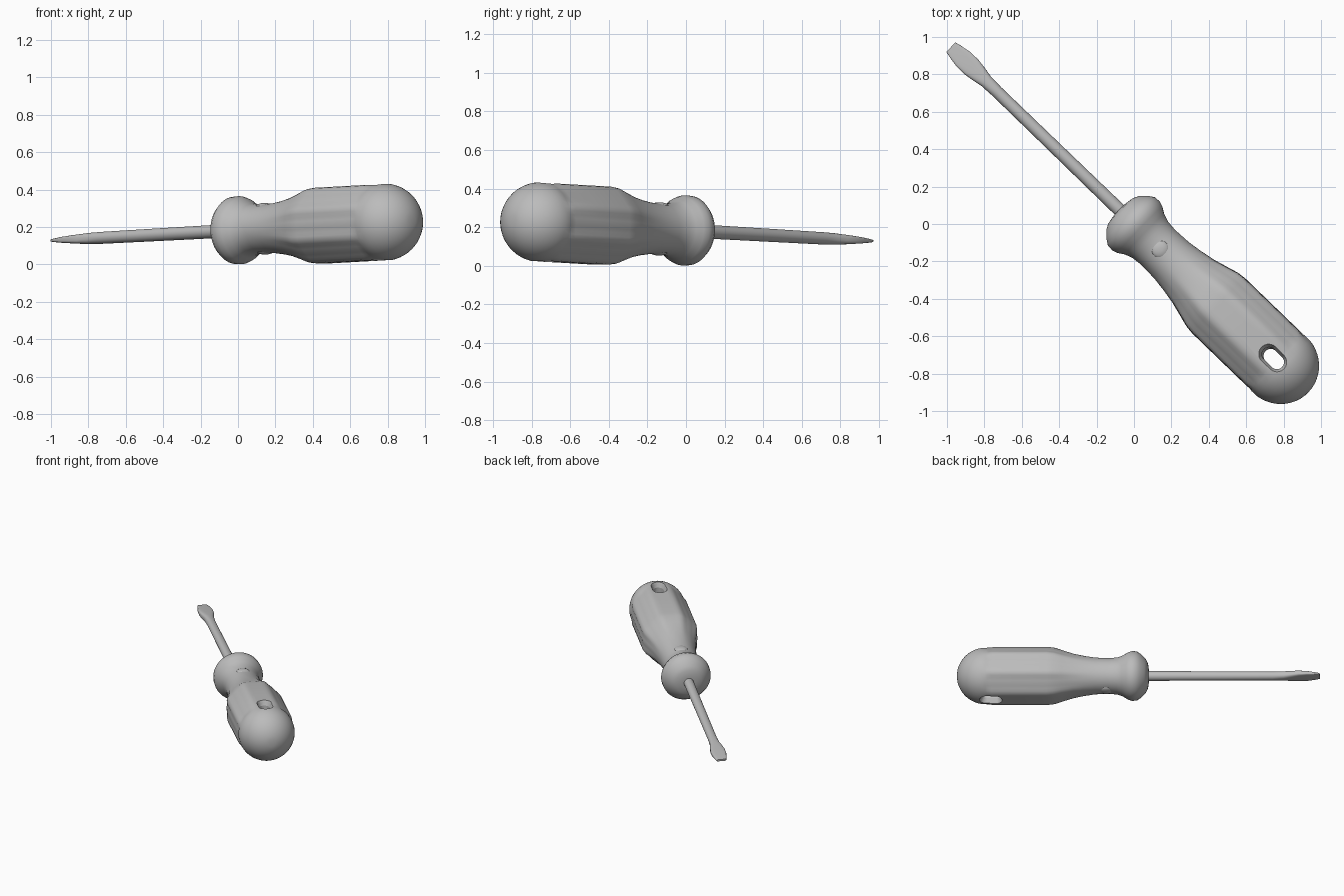
import bpy, bmesh
from math import sin, cos, pi, tau
from mathutils import Matrix, Vector

cube = bpy.data.objects.get("Cube")
if cube:
    bpy.data.objects.remove(cube, do_unlink=True)

grey = bpy.data.materials.new("plain_grey")
grey.use_nodes = True
grey.diffuse_color = (0.5, 0.5, 0.5, 1)
grey.node_tree.nodes["Principled BSDF"].inputs["Base Color"].default_value = grey.diffuse_color

# Tool axis is local x (butt at +x); it lies diagonally and rises towards the butt
PLACE = (Matrix.Translation((0, 0, 0.183)) @ Matrix.Rotation(-0.768, 4, "Z")
         @ Matrix.Rotation(-0.04, 4, "Y"))


def loft(name, rings):
    """Skin a list of equal-length point rings and cap both ends."""
    bm = bmesh.new()
    loops = [[bm.verts.new(p) for p in ring] for ring in rings]
    n = len(loops[0])
    for a, b in zip(loops, loops[1:]):
        for i in range(n):
            j = (i + 1) % n
            bm.faces.new((a[i], a[j], b[j], b[i]))
    bm.faces.new(loops[0])
    bm.faces.new(loops[-1])
    bmesh.ops.recalc_face_normals(bm, faces=bm.faces)
    mesh = bpy.data.meshes.new(name)
    bm.to_mesh(mesh)
    bm.free()
    mesh.materials.append(grey)
    obj = bpy.data.objects.new(name, mesh)
    bpy.context.collection.objects.link(obj)
    obj.matrix_world = PLACE
    return obj


def smooth(obj, angle=0.7):
    bpy.ops.object.select_all(action="DESELECT")
    obj.select_set(True)
    bpy.context.view_layer.objects.active = obj
    bpy.ops.object.shade_smooth_by_angle(angle=angle)


def grip_ring(s, r, facet):
    """Round section blended with an eight-sided one; sides carry fine ribs."""
    ring = []
    for i in range(64):
        a = tau * i / 64
        off = (a + pi / 8) % (pi / 4) - pi / 8
        octagon = min(1.04, 0.985 / cos(off))
        ribs = 0.012 * cos(16 * a) * abs(cos(a)) ** 2
        k = r * (1 + facet * (octagon - 1 + ribs))
        ring.append(Vector((s, k * cos(a), k * sin(a))))
    return ring


# Handle: collar, waist, faceted grip (position, radius, facet strength)
profile = [(-0.108, 0.05, 0), (-0.1, 0.095, 0), (-0.085, 0.125, 0), (-0.05, 0.16, 0),
           (-0.02, 0.18, 0), (0.015, 0.182, 0), (0.045, 0.172, 0), (0.08, 0.15, 0),
           (0.12, 0.136, 0), (0.18, 0.13, 0), (0.28, 0.134, 0), (0.36, 0.145, 0.1),
           (0.44, 0.16, 0.4), (0.52, 0.182, 0.7), (0.58, 0.199, 1), (0.63, 0.205, 1),
           (0.85, 0.205, 1), (1.03, 0.205, 1), (1.06, 0.203, 0.6), (1.075, 0.206, 0.1)]
rings = [grip_ring(*p) for p in profile]
# Domed butt with a slightly blunt end
for i in range(1, 12):
    t = i / 12 * pi / 2
    rings.append(grip_ring(1.085 + 0.212 * sin(t), 0.207 * cos(t), 0))
handle = loft("handle", rings)

# Hanging hole: slot cutter with flared mouths
def slot_ring(z, w):
    ring = []
    for i in range(32):
        a = tau * (i + 0.5) / 32
        ring.append(Vector((1.04 + w * cos(a) + (0.03 if cos(a) > 0 else -0.03), w * sin(a), z)))
    return ring

cutter = loft("hole_cutter", [slot_ring(z, w) for z, w in (
    (-0.25, 0.075), (-0.19, 0.048), (-0.165, 0.038),
    (0.165, 0.038), (0.19, 0.048), (0.25, 0.075))])
cutter.hide_render = True
cutter.hide_set(True)
cut = handle.modifiers.new("hanging_hole", "BOOLEAN")
cut.operation = "DIFFERENCE"
cut.solver = "EXACT"
cut.object = cutter
smooth(handle)

# Low round buttons above and below the waist
for name, side in (("top_button", 1), ("bottom_button", -1)):
    dome = [[Vector((0.2 + 0.048 * cos(t) * cos(a), 0.048 * cos(t) * sin(a),
                     side * (0.118 + 0.02 * sin(t))))
             for a in (tau * i / 24 for i in range(24))]
            for t in (pi / 2 * k / 7 for k in range(7))]
    smooth(loft(name, dome))

# Shaft: round rod flattening into a flared blade (position, half width, half thickness, squareness)
blade = [(-0.06, 0.036, 0.036, 1), (-0.6, 0.034, 0.034, 1), (-1.02, 0.033, 0.032, 1),
         (-1.1, 0.036, 0.03, 0.8), (-1.16, 0.047, 0.026, 0.6), (-1.21, 0.054, 0.022, 0.5),
         (-1.27, 0.053, 0.017, 0.4), (-1.33, 0.043, 0.011, 0.4), (-1.362, 0.035, 0.007, 0.4)]


def power(v, e):
    return abs(v) ** e * (1 if v > 0 else -1)


smooth(loft("shaft_and_blade", [
    [Vector((s, w * power(cos(a), e), h * power(sin(a), e)))
     for a in (tau * (i + 0.5) / 24 for i in range(24))]
    for s, w, h, e in blade]))
